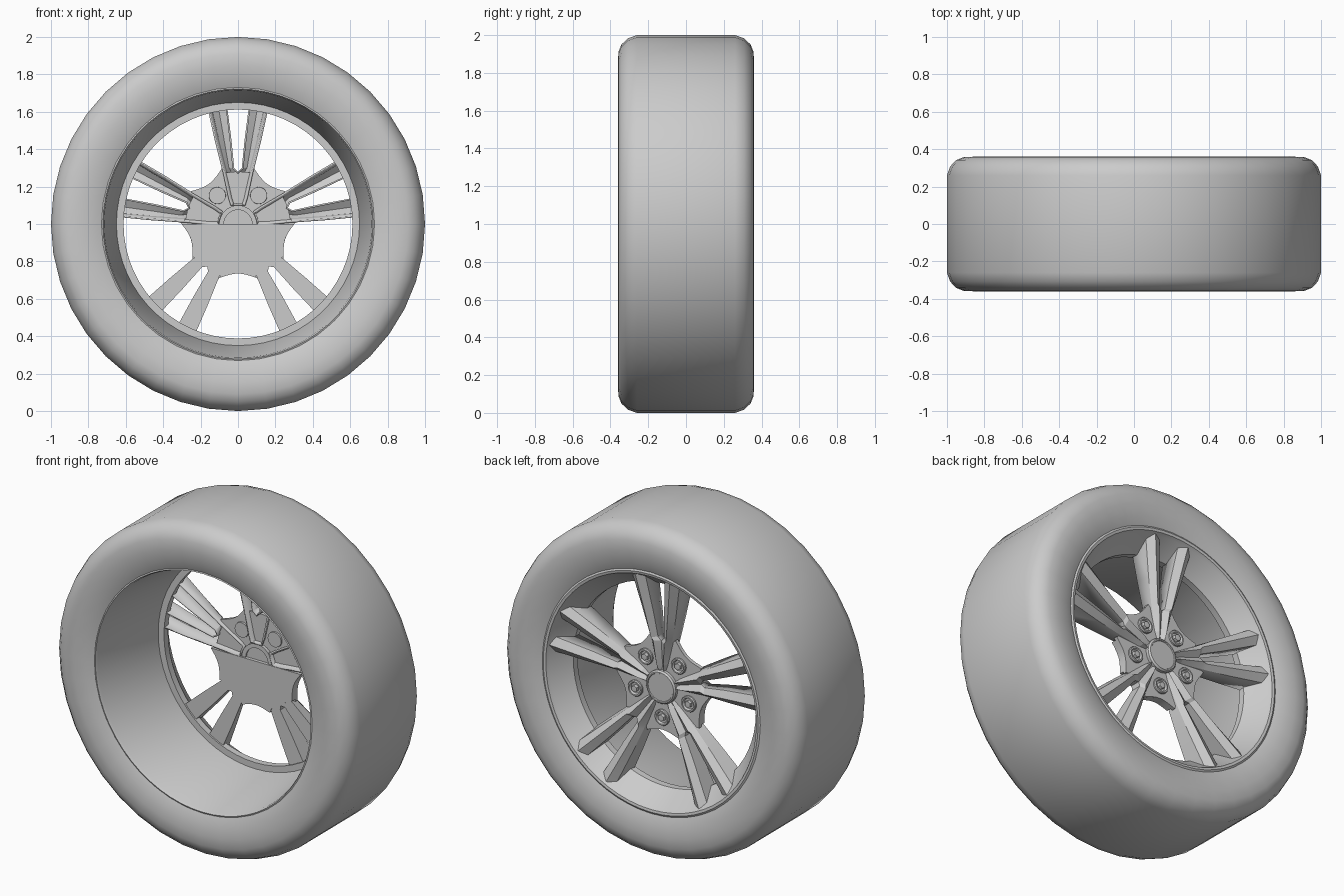
import bpy, bmesh, math
from mathutils import Matrix, Vector

if "Cube" in bpy.data.objects:
    bpy.data.objects.remove(bpy.data.objects["Cube"])

grey = bpy.data.materials.new("plain_grey")
grey.use_nodes = True
grey.diffuse_color = (0.6, 0.6, 0.6, 1)
grey.node_tree.nodes["Principled BSDF"].inputs["Base Color"].default_value = (0.6, 0.6, 0.6, 1)

CENTRE = Matrix.Translation((0, 0, 1))
BACK = 0.175          # inner plane of the spokes


def finish(name, bm, matrix=CENTRE, angle=30):
    bm.transform(matrix)
    mesh = bpy.data.meshes.new(name)
    bm.to_mesh(mesh)
    bm.free()
    mesh.materials.append(grey)
    ob = bpy.data.objects.new(name, mesh)
    bpy.context.collection.objects.link(ob)
    bpy.ops.object.select_all(action='DESELECT')
    ob.select_set(True)
    bpy.context.view_layer.objects.active = ob
    bpy.ops.object.shade_smooth_by_angle(angle=math.radians(angle))
    return ob


def revolve(name, profile, segs, closed=False, matrix=CENTRE):
    """Turn (radius, y) points around the y axis."""
    bm = bmesh.new()
    rings = []
    for i in range(segs):
        a = 2 * math.pi * i / segs
        rings.append([bm.verts.new((r * math.sin(a), y, r * math.cos(a))) for r, y in profile])
    n = len(profile)
    for i in range(segs):
        p, q = rings[i], rings[(i + 1) % segs]
        for j in range(n if closed else n - 1):
            k = (j + 1) % n
            bm.faces.new((p[j], p[k], q[k], q[j]))
    bmesh.ops.remove_doubles(bm, verts=bm.verts, dist=1e-5)
    bmesh.ops.recalc_face_normals(bm, faces=bm.faces)
    return finish(name, bm, matrix)


# Tyre: half section mirrored across the width
half = [(0.73, 0.332), (0.78, 0.352), (0.85, 0.36), (0.91, 0.358),
        (0.95, 0.342), (0.983, 0.308), (1.0, 0.26)]
revolve("tyre", half + [(r, -y) for r, y in reversed(half)], 40, closed=True)

# Rim: tapered barrel, inner flange and outer cone
revolve("rim", [(0.735, -0.33), (0.722, -0.335), (0.715, -0.32), (0.65, 0.165),
                (0.612, 0.165), (0.612, 0.205), (0.695, 0.315), (0.705, 0.335),
                (0.72, 0.338), (0.735, 0.33)], 60, closed=True)


# Twin spokes: radius, inner half width, outer half width, ridge height
STATIONS = [(0.10, 0, 0.04, 0.24), (0.14, 0, 0.052, 0.25), (0.28, 0, 0.082, 0.262),
            (0.30, 0.02, 0.088, 0.264), (0.45, 0.035, 0.125, 0.285), (0.69, 0.066, 0.178, 0.322)]


def spoke(name, angle, hollow):
    bm = bmesh.new()
    for side in (1, -1):
        rows = []
        for r, inner, outer, top in STATIONS:
            ridge = inner + (outer - inner) * 0.45
            section = [(inner, BACK), (inner, top - 0.025), (ridge, top),
                       (outer - 0.015, top - 0.03), (outer, BACK)]
            rows.append([bm.verts.new((side * s, y, r)) for s, y in section])
        for i in range(len(rows) - 1):
            p, q = rows[i], rows[i + 1]
            for j in range(5):
                k = (j + 1) % 5
                if j == 0 and STATIONS[i + 1][1] == 0:
                    continue      # no wall along the middle of the stem
                bm.faces.new((p[j], p[k], q[k], q[j]))
        bm.faces.new(rows[0])
        bm.faces.new(rows[-1])
    bmesh.ops.remove_doubles(bm, verts=bm.verts, dist=1e-5)
    bmesh.ops.recalc_face_normals(bm, faces=bm.faces)
    if hollow:
        rear = [f for f in bm.faces if all(v.co.y < BACK + 0.001 for v in f.verts)]
        bmesh.ops.delete(bm, geom=rear, context='FACES')
    ob = finish(name, bm, CENTRE @ Matrix.Rotation(angle, 4, 'Y'), 15)
    if hollow:
        shell = ob.modifiers.new("shell", 'SOLIDIFY')
        shell.thickness = 0.01
        shell.offset = -1


for k in range(-2, 3):
    spoke(f"twin_spoke_{k + 3}", math.radians(72 * k), abs(k) < 2)


# Hub web scalloped between the spokes
def hub_radius(deg):
    off = abs((deg - 36 + 36) % 72 - 36)
    return 0.265 + 0.045 * (off / 20) ** 2 if off <= 20 else 0.28


def hub_plate(name, start, end, step, y0, y1):
    bm = bmesh.new()
    verts = []
    for d in range(start, end, step):
        a, r = math.radians(d), hub_radius(d)
        verts.append(bm.verts.new((r * math.sin(a), y0, r * math.cos(a))))
    face = bm.faces.new(verts)
    grown = bmesh.ops.extrude_face_region(bm, geom=[face])
    bmesh.ops.translate(bm, vec=Vector((0, y1 - y0, 0)),
                        verts=[g for g in grown["geom"] if isinstance(g, bmesh.types.BMVert)])
    bmesh.ops.recalc_face_normals(bm, faces=bm.faces)
    finish(name, bm)


hub_plate("hub_web", 0, 360, 4, 0.2, 0.222)
hub_plate("hub_lower_panel", 90, 271, 4, 0.17, 0.21)

# Centre cap with a raised collar
revolve("centre_cap", [(0, 0.19), (0.075, 0.19), (0.075, 0.18), (0.1, 0.18), (0.1, 0.24),
                       (0.092, 0.25), (0.085, 0.25), (0.082, 0.245), (0, 0.245)], 32)

# Wheel bolts in round sockets
for k in range(5):
    a = math.radians(36 + 72 * k)
    place = Matrix.Translation((0.188 * math.sin(a), 0, 1 + 0.188 * math.cos(a)))
    revolve(f"bolt_socket_{k + 1}", [(0, 0.19), (0.045, 0.19), (0.048, 0.232), (0.044, 0.238),
                                     (0.036, 0.238), (0.031, 0.224), (0, 0.224)], 20, matrix=place)
    revolve(f"bolt_{k + 1}", [(0, 0.22), (0.022, 0.22), (0.02, 0.242), (0, 0.244)], 6, matrix=place)
